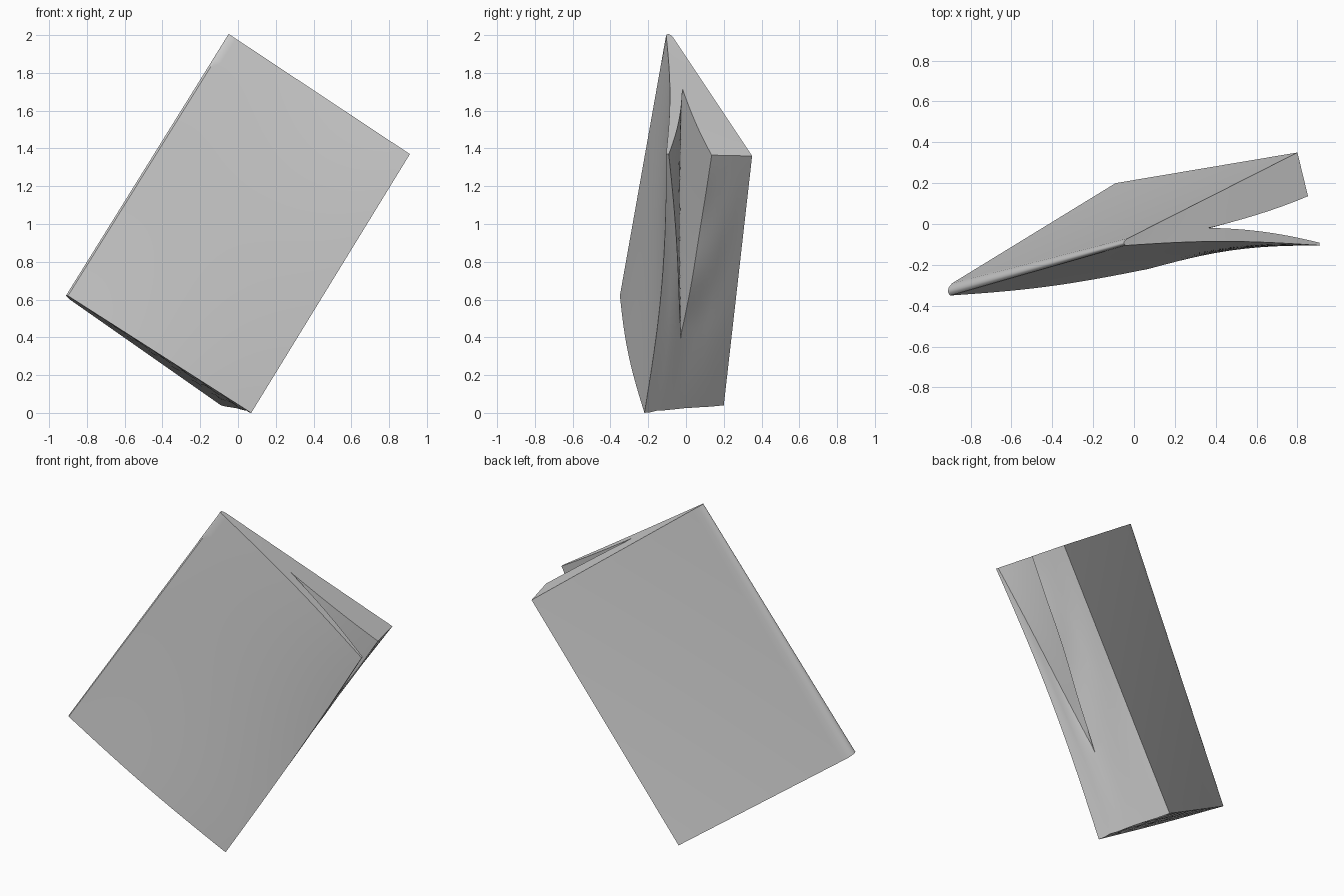
import bpy, bmesh
from math import sin, pi
from mathutils import Vector

if "Cube" in bpy.data.objects:
    bpy.data.objects.remove(bpy.data.objects["Cube"])

N = 32   # grid cells along each cover
K = 4    # cells across each side strip

# Cover corners: spine bottom, spine top, fore-edge bottom, fore-edge top
FRONT = [Vector(p) for p in ((-0.90, -0.35, 0.62), (-0.04, -0.105, 2.0),
                             (0.07, -0.22, 0.0), (0.91, -0.105, 1.37))]
BACK = [Vector(p) for p in ((-0.89, -0.29, 0.60), (-0.03, -0.07, 1.99),
                            (-0.09, 0.20, 0.04), (0.80, 0.35, 1.36))]
U_DIR = (FRONT[2] - FRONT[0]).normalized()   # spine to fore edge
V_DIR = (FRONT[1] - FRONT[0]).normalized()   # bottom to top


def bilinear(c, u, v):
    return c[0].lerp(c[1], v).lerp(c[2].lerp(c[3], v), u)


def opening(u, v):
    """0 where the pages are closed, 1 at the open upper corner."""
    start = 0.45 + 0.55 * (1 - v) / 0.7
    return max(0.0, (u - start) / 0.55)


def inner_cover(u, v):
    return 0.33 - 0.30 * opening(u, v) ** 0.8


def first_page(u, v):
    return 0.33 + 0.20 * opening(u, v)


def point(u, v, f):
    """Point at fraction f between the front cover and the back cover."""
    front = bilinear(FRONT, u, v)
    front.y += 0.035 * sin(pi * v) * u + 0.02 * sin(pi * u) * (2 * v - 1)
    p = front.lerp(bilinear(BACK, u, v), f)
    inside = 4 * f * (1 - f)
    if u == 0:       # rounded spine
        p -= U_DIR * 0.018 * inside
    if u == 1:       # wavy paper fore edge
        p += U_DIR * 0.006 * inside * sin(31 * f + 5 * v) * sin(pi * v)
    if v == 0:       # ragged lower page ends
        p += V_DIR * inside * u * (0.006 + 0.008 * sin(47 * u + 13 * f) * sin(29 * f))
    return p


def zero(u, v):
    return 0.0


def one(u, v):
    return 1.0


bm = bmesh.new()


def quad(params):
    verts = [bm.verts.new(point(*p)) for p in params]
    bm.faces.new(verts)


def sheet(frac, only_open=False):
    for i in range(N):
        for j in range(N):
            cell = [(a / N, b / N) for a, b in
                    ((i, j), (i + 1, j), (i + 1, j + 1), (i, j + 1))]
            if only_open and max(opening(*c) for c in cell) < 1e-6:
                continue
            quad([(u, v, frac(u, v)) for u, v in cell])


def side(edge, f0, f1):
    for i in range(N):
        for k in range(K):
            ring = []
            for a, b in ((i, k), (i + 1, k), (i + 1, k + 1), (i, k + 1)):
                u, v = edge(a / N)
                t = b / K
                ring.append((u, v, f0(u, v) * (1 - t) + f1(u, v) * t))
            quad(ring)


# Outer covers and the two faces inside the opening
sheet(zero)
sheet(one)
sheet(inner_cover, True)
sheet(first_page, True)

# Spine, fore edge, bottom and top, split by the opening
for edge in (lambda t: (0.0, t), lambda t: (1.0, t),
             lambda t: (t, 0.0), lambda t: (t, 1.0)):
    side(edge, zero, inner_cover)
    side(edge, first_page, one)

bmesh.ops.remove_doubles(bm, verts=bm.verts, dist=0.0002)
bmesh.ops.recalc_face_normals(bm, faces=bm.faces)

# Stand on the ground
low = min(v.co.z for v in bm.verts)
bmesh.ops.translate(bm, verts=bm.verts, vec=(0, 0, -low))

mesh = bpy.data.meshes.new("book")
bm.to_mesh(mesh)
bm.free()
book = bpy.data.objects.new("book", mesh)
bpy.context.collection.objects.link(book)
bpy.context.view_layer.objects.active = book
book.select_set(True)
bpy.ops.object.shade_smooth_by_angle(angle=0.6)
